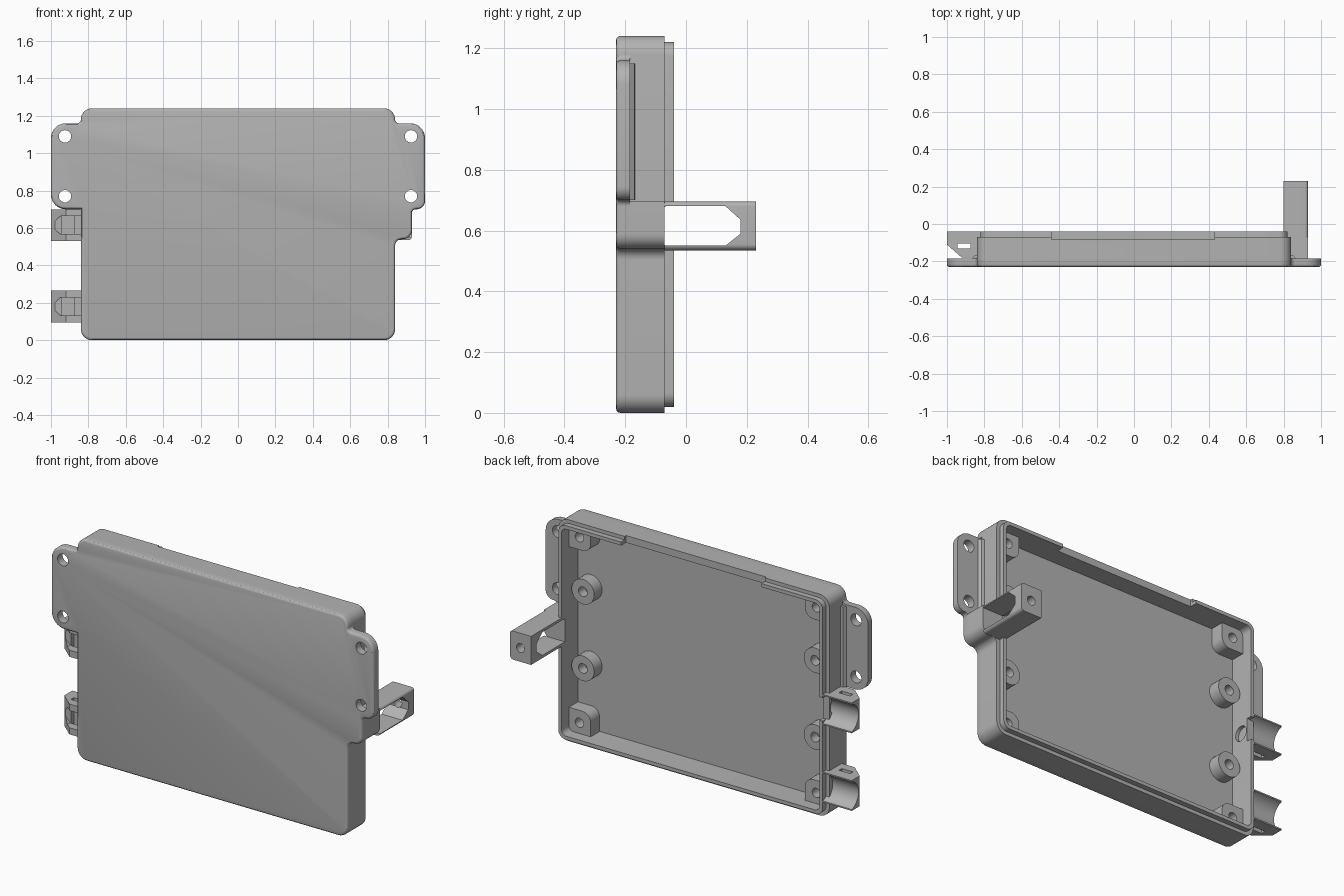
import bpy, bmesh, math
from mathutils import Vector

if "Cube" in bpy.data.objects:
    bpy.data.objects.remove(bpy.data.objects["Cube"], do_unlink=True)

grey = bpy.data.materials.new("plain grey")
grey.use_nodes = True
grey.diffuse_color = (0.45, 0.45, 0.45, 1)
grey.node_tree.nodes["Principled BSDF"].inputs["Base Color"].default_value = grey.diffuse_color

FRONT, FLOOR, RIM, LIP = -0.23, -0.185, -0.07, -0.04
# plane -> how (u, v, depth) becomes (x, y, z)
PLANES = {"xz": lambda u, v, d: (u, d, v),
          "xy": lambda u, v, d: (u, v, d),
          "yz": lambda u, v, d: (d, u, v)}


def rounded(corners, steps=8):
    """Turn (u, v, radius) corners into an outline with round corners."""
    out = []
    for i, (u, v, r) in enumerate(corners):
        p = Vector((u, v))
        if not r:
            out.append(p)
            continue
        a = (Vector(corners[i - 1][:2]) - p).normalized()
        b = (Vector(corners[(i + 1) % len(corners)][:2]) - p).normalized()
        half = a.angle(b) / 2
        centre = p + (a + b).normalized() * r / math.sin(half)
        start = p + a * r / math.tan(half) - centre
        end = p + b * r / math.tan(half) - centre
        turn = math.atan2(start.x * end.y - start.y * end.x, start.dot(end))
        for k in range(steps + 1):
            t = turn * k / steps
            c, s = math.cos(t), math.sin(t)
            out.append(centre + Vector((start.x * c - start.y * s, start.x * s + start.y * c)))
    return out


def rect(u0, u1, v0, v1, r=0):
    return rounded([(u0, v0, r), (u1, v0, r), (u1, v1, r), (u0, v1, r)])


def circle(u, v, r, n=32):
    return [(u + r * math.cos(math.tau * k / n), v + r * math.sin(math.tau * k / n)) for k in range(n)]


def prism(name, outline, d0, d1, plane="xz", edge=0):
    """Extrude an outline; edge rounds the rim at depth d0."""
    bm = bmesh.new()
    place = PLANES[plane]
    low = [bm.verts.new(place(u, v, d0)) for u, v in outline]
    high = [bm.verts.new(place(u, v, d1)) for u, v in outline]
    n = len(low)
    cap = bm.faces.new(low)
    bm.faces.new(high[::-1])
    for i in range(n):
        j = (i + 1) % n
        bm.faces.new((low[j], low[i], high[i], high[j]))
    bmesh.ops.recalc_face_normals(bm, faces=bm.faces)
    if edge:
        bmesh.ops.bevel(bm, geom=list(cap.edges), offset=edge, segments=3,
                        profile=0.5, affect="EDGES", clamp_overlap=False)
    mesh = bpy.data.meshes.new(name)
    bm.to_mesh(mesh)
    bm.free()
    mesh.materials.append(grey)
    obj = bpy.data.objects.new(name, mesh)
    bpy.context.scene.collection.objects.link(obj)
    return obj


def cut(obj, outline, d0, d1, plane="xz"):
    """Subtract an extruded outline from obj."""
    cutter = prism("cutter", outline, d0, d1, plane)
    mod = obj.modifiers.new("cut", "BOOLEAN")
    mod.operation, mod.solver, mod.object = "DIFFERENCE", "EXACT", cutter
    bpy.context.view_layer.update()
    graph = bpy.context.evaluated_depsgraph_get()
    mesh = bpy.data.meshes.new_from_object(obj.evaluated_get(graph))
    obj.modifiers.clear()
    obj.data = mesh
    bpy.data.objects.remove(cutter, do_unlink=True)


# Front plate with mounting ears and the lug beside the right one
plate = prism("front_plate", rounded([
    (0.84, 0, .06), (0.84, 0.54, .035), (0.93, 0.54, .05), (0.93, 0.70, .02),
    (1, 0.70, .045), (1, 1.16, .08), (0.84, 1.16, .02), (0.84, 1.24, .06),
    (-0.84, 1.24, .06), (-0.84, 1.16, .02), (-1, 1.16, .08), (-1, 0.70, .08),
    (-0.84, 0.70, 0), (-0.84, 0, .06)]), FRONT, FLOOR, edge=0.014)
for x in (-0.925, 0.925):
    for z in (0.77, 1.09):
        cut(plate, circle(x, z, 0.033), -0.3, 0)

# Side walls and the stepped lip
walls = prism("side_walls", rect(-0.84, 0.84, 0, 1.24, .06), FLOOR, RIM)
lip = prism("lip", rect(-0.82, 0.82, 0.02, 1.22, .045), RIM, LIP)
for part in (walls, lip):
    cut(part, rect(-0.80, 0.80, 0.04, 1.20, .03), -0.3, 0.1)
    cut(part, rect(-0.44, 0.43, 1.15, 1.3), -0.083, 0.1)
cut(lip, rect(RIM - 0.01, 0, 0.55, 0.68), -0.9, 0.9, "yz")
cut(walls, circle(-0.12, 0.615, 0.042), -0.9, -0.7, "yz")

# Ribs where the ears meet the walls
for side, s in (("left", 1), ("right", -1)):
    prism(side + "_ear_rib", [(s * .83, FLOOR), (s * .865, FLOOR), (s * .855, -.17), (s * .83, -.165)],
          0.70, 1.15, "xy")

# Lug and arm reaching backwards, with an open window and screw hole
prism("arm_base", rounded([(0.82, 0.47, 0), (0.84, 0.47, 0), (0.84, 0.54, .035),
                           (0.93, 0.54, .05), (0.93, 0.695, 0), (0.82, 0.695, 0)]), FLOOR, RIM)
arm = prism("arm", rounded([(0.80, 0.535, 0), (0.93, 0.535, .02), (0.93, 0.695, .015),
                            (0.80, 0.695, 0)]), RIM, 0.23)
cut(arm, [(-0.1, .55), (.13, .55), (.18, .59), (.18, .635), (.13, .68), (-0.1, .68)], 0.7, 1, "yz")
cut(arm, circle(0.865, 0.6125, 0.025), 0.1, 0.3)

# Screw bosses in the corners and round standoffs between them
for side, s in (("left", 1), ("right", -1)):
    for level, z, v in (("lower", 0.10, -1), ("upper", 1.14, 1)):
        boss = prism(f"{level}_{side}_corner_boss", rounded([
            (s * .81, z + v * .07, 0), (s * .665, z + v * .07, 0),
            (s * .665, z - v * .07, .05), (s * .81, z - v * .07, 0)]), FLOOR, -0.105)
        cut(boss, circle(s * .735, z, 0.026), -0.17, 0)
    for level, z in (("lower", 0.405), ("upper", 0.835)):
        post = prism(f"{level}_{side}_standoff", circle(s * .72, z, 0.07), FLOOR, -0.115)
        cut(post, circle(s * .72, z, 0.027), -0.17, 0)

# Cable cradles on the right side: trough, tie slot and front pocket
for level, z in (("lower", 0.18), ("upper", 0.615)):
    cradle = prism(level + "_cable_cradle", [(-0.82, -.18), (-0.92, -.18), (-1, -.11),
                                             (-1, LIP), (-0.82, LIP)], z - .085, z + .085, "xy")
    cut(cradle, circle(-0.02, z, 0.08, 48), -1.1, -0.7, "yz")
    cut(cradle, rect(-0.945, -0.875, -0.13, -0.105), z - .2, z + .2, "xy")
    cut(cradle, [(-.985, z - .015), (-.95, z - .048), (-.84, z - .048),
                 (-.84, z + .048), (-.95, z + .048), (-.985, z + .015)], -0.3, -0.128)

# Smooth rounds, sharp edges
bpy.ops.object.select_all(action="DESELECT")
for obj in bpy.context.scene.collection.objects:
    if obj.type == "MESH":
        obj.select_set(True)
        bpy.context.view_layer.objects.active = obj
bpy.ops.object.shade_smooth_by_angle(angle=math.radians(30))
